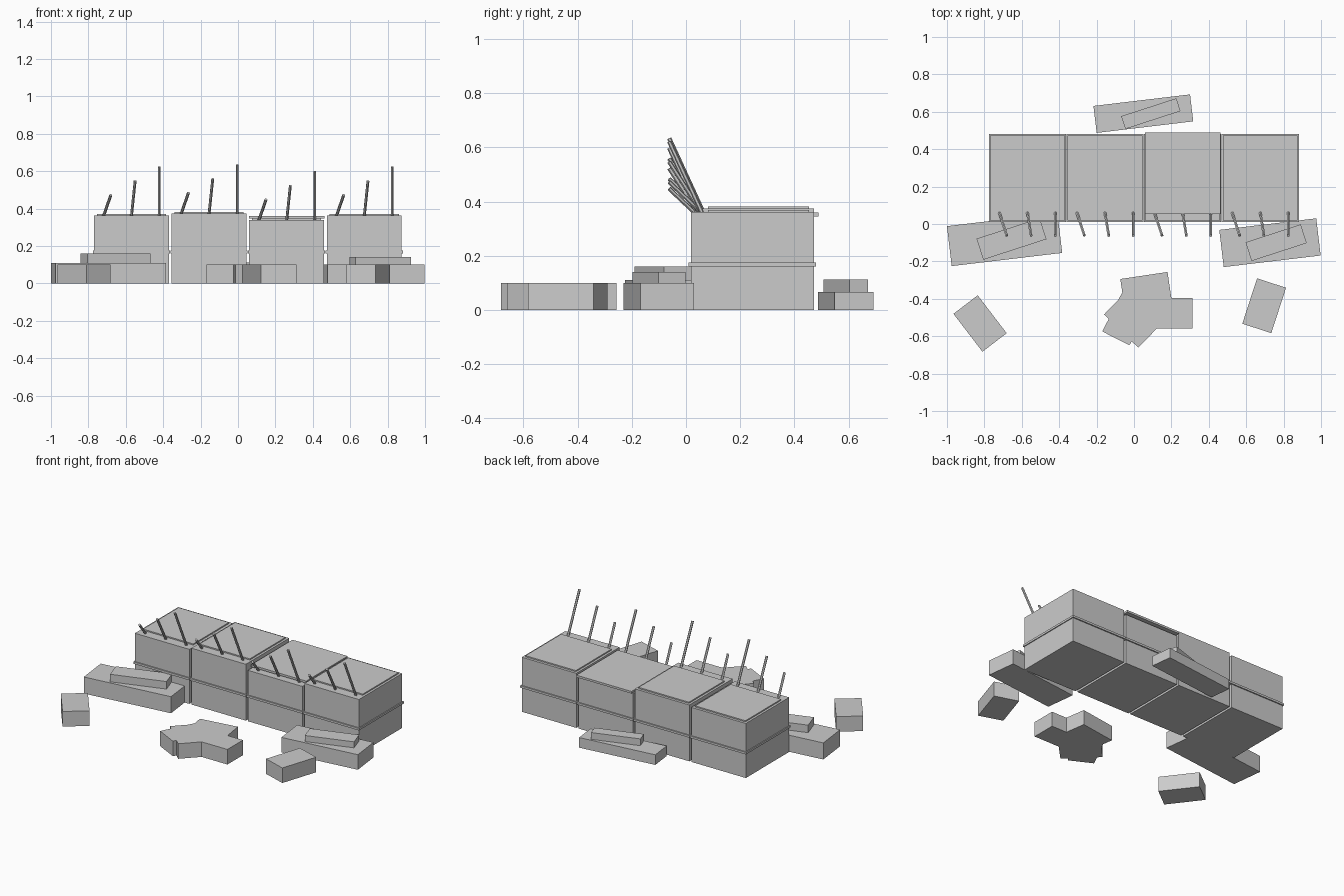
import bpy
import math
from mathutils import Vector

cube = bpy.data.objects.get("Cube")
if cube:
    bpy.data.objects.remove(cube, do_unlink=True)

grey = bpy.data.materials.new("concrete_grey")
grey.use_nodes = True
colour = (0.6, 0.6, 0.6, 1)
grey.diffuse_color = colour
grey.node_tree.nodes["Principled BSDF"].inputs["Base Color"].default_value = colour


def box(name, x, y, z0, z1, length, depth, angle=0):
    """Upright box centred on x, y, turned about z by angle degrees."""
    bpy.ops.mesh.primitive_cube_add(size=1, location=(x, y, (z0 + z1) / 2))
    ob = bpy.context.object
    ob.name = name
    ob.scale = (length, depth, z1 - z0)
    ob.rotation_euler.z = math.radians(angle)
    ob.data.materials.append(grey)
    return ob


def rod(name, start, end, radius=0.008):
    """Thin six-sided bar between two points."""
    start, end = Vector(start), Vector(end)
    axis = end - start
    bpy.ops.mesh.primitive_cylinder_add(vertices=6, radius=radius, depth=axis.length,
                                        location=(start + end) / 2)
    ob = bpy.context.object
    ob.name = name
    ob.rotation_euler = axis.to_track_quat("Z", "Y").to_euler()
    ob.data.materials.append(grey)


# Row of barricade blocks, each with a seam band, a top plate and three bars
WIDTH, FRONT, BACK = 0.4, 0.018, 0.472
MID = (FRONT + BACK) / 2
heights = [0.362, 0.374, 0.338, 0.362]
for i, top in enumerate(heights):
    n = i + 1
    x = -0.57 + i * 0.415
    box(f"wall_block_{n}", x, MID, 0, top, WIDTH, BACK - FRONT)
    box(f"seam_band_{n}", x, MID, 0.161, 0.175, WIDTH + 0.012, BACK - FRONT + 0.016)
    box(f"top_plate_{n}", x, 0.268, top, top + 0.008, 0.37, 0.374)
    for k in range(3):
        tip = (x - 0.11 + k * 0.13, -0.062, top + 0.11 + k * 0.075)
        rod(f"bar_{n}_{k + 1}", (x - 0.15 + k * 0.15, 0.06, top - 0.005), tip)

# Loose lid lying on the third block
box("loose_lid", 0.26, 0.272, 0.346, 0.36, 0.405, 0.435)

# Stacked slabs: x, y, length, depth, height, then the upper slab
slabs = [
    ("right_slab", -0.692, -0.083, 0.595, 0.215, 0.11, -0.655, -0.08, 0.355, 0.118, 0.16),
    ("left_slab", 0.727, -0.10, 0.522, 0.20, 0.10, 0.76, -0.10, 0.31, 0.105, 0.14),
    ("back_slab", 0.05, 0.59, 0.52, 0.145, 0.067, 0.09, 0.59, 0.31, 0.072, 0.112),
]
for name, x, y, length, depth, h, ux, uy, ulength, udepth, utop in slabs:
    box(name + "_lower", x, y, 0, h, length, depth, 6.8)
    box(name + "_upper", ux, uy, h, utop, ulength, udepth, 18)

# Fallen rubble blocks, all the same size: x, y, angle
rubble = [(-0.823, -0.532, -52.6), (0.696, -0.437, 72), (0.185, -0.476, 0),
          (0.065, -0.356, 8.5), (-0.012, -0.514, -44), (-0.039, -0.498, 63)]
for i, (x, y, angle) in enumerate(rubble):
    box(f"rubble_block_{i + 1}", x, y, 0, 0.1, 0.255, 0.163, angle)
